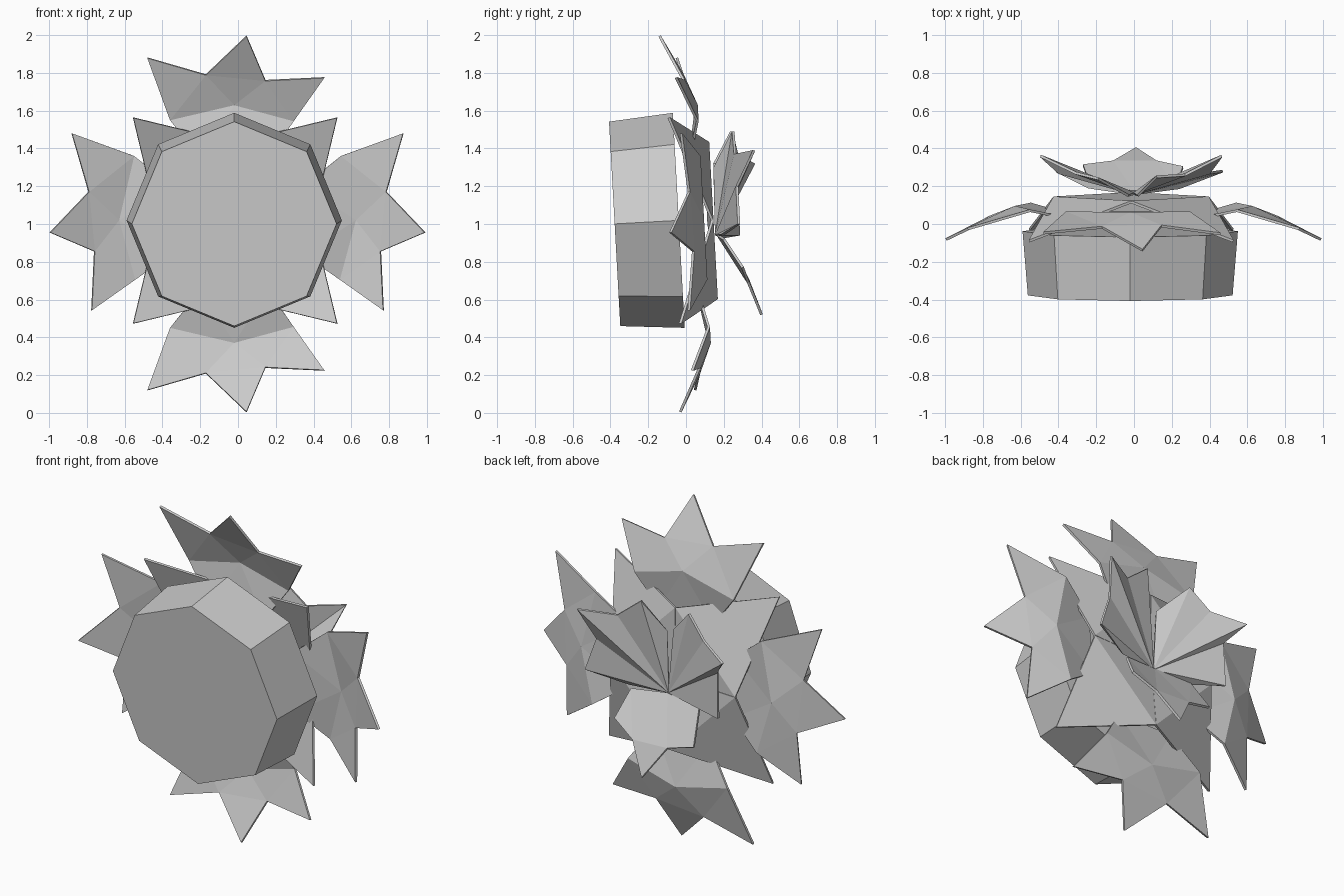
import bpy, bmesh
from mathutils import Matrix

if "Cube" in bpy.data.objects:
    bpy.data.objects.remove(bpy.data.objects["Cube"])

TILT = 0.055  # whole piece leans slightly forward at the top


def lean(x, y, z):
    return (x, y - TILT * (z - 1), z)


def plate(name, pts, faces, thick=0.014):
    """Thin folded sheet from a few points."""
    bm = bmesh.new()
    vs = [bm.verts.new(p) for p in pts]
    for f in faces:
        bm.faces.new([vs[i] for i in f])
    bmesh.ops.recalc_face_normals(bm, faces=bm.faces[:])
    me = bpy.data.meshes.new(name)
    bm.to_mesh(me)
    bm.free()
    ob = bpy.data.objects.new(name, me)
    bpy.context.collection.objects.link(ob)
    mod = ob.modifiers.new("thickness", 'SOLIDIFY')
    mod.thickness = thick
    mod.offset = 0
    return ob


# Octagonal drum at the front, slightly wider at the back
bm = bmesh.new()
bmesh.ops.create_cone(bm, cap_ends=True, segments=8,
                      radius1=0.542, radius2=0.57, depth=0.34)
bmesh.ops.transform(bm, verts=bm.verts[:], matrix=Matrix.Translation((-0.02, -0.208, 1.01))
                    @ Matrix.Rotation(TILT, 4, 'X') @ Matrix.Rotation(-1.570796, 4, 'X'))
bmesh.ops.recalc_face_normals(bm, faces=bm.faces[:])
me = bpy.data.meshes.new("drum")
bm.to_mesh(me)
bm.free()
bpy.context.collection.objects.link(bpy.data.objects.new("drum", me))

# Outer three-pointed leaves: (radial, sideways, depth)
leaf = [(0.88, 0.48, 0.0), (0.79, 0.17, 0.025), (0.995, -0.045, -0.085),
        (0.76, -0.145, 0.03), (0.775, -0.457, -0.01), (0.545, -0.295, 0.09),
        (0.35, -0.16, 0.04), (0.35, 0.2, 0.04), (0.55, 0.36, 0.09), (0.63, 0.02, 0.09)]
leaf_faces = [(0, 1, 8), (1, 2, 3), (3, 4, 5), (1, 3, 9), (3, 5, 9),
              (5, 6, 9), (6, 7, 9), (7, 8, 9), (8, 1, 9)]
places = {
    "top_leaf": lambda r, t: (-t, 1 + r),
    "bottom_leaf": lambda r, t: (-t, 1 - r),
    "right_leaf": lambda r, t: (r - 0.005, 1 + t),
    "left_leaf": lambda r, t: (-r, 1 + t),
}
for name, place in places.items():
    pts = []
    for r, t, d in leaf:
        x, z = place(r, t)
        pts.append(lean(x, d, z))
    plate(name, pts, leaf_faces)

# Four pointed diagonal leaves behind the drum
for sx, side in ((1, "right"), (-1, "left")):
    for sz, level in ((1, "upper"), (-1, "lower")):
        kite = [(0.54, -0.06, 0.545), (0.0, 0.14, 0.415), (0.41, 0.14, 0.0), (0.0, 0.12, 0.0)]
        pts = [lean(-0.015 + sx * x, y, 1.018 + sz * z) for x, y, z in kite]
        plate(f"{level}_{side}_diagonal_leaf", pts, [(0, 1, 2), (1, 3, 2)])

# Three small leaves at the back, fanned around a point just below the middle
fan = [(0, i, i + 1) for i in range(1, 7)]
plate("back_right_leaf",
      [(0, 0.16, 0.94), (0.02, 0.15, 1.30), (0.12, 0.25, 1.49), (0.27, 0.26, 1.37),
       (0.465, 0.36, 1.39), (0.40, 0.27, 1.20), (0.47, 0.28, 1.0), (0.24, 0.19, 0.94)], fan)
plate("back_left_leaf",
      [(0, 0.16, 0.94), (-0.03, 0.15, 1.32), (-0.19, 0.24, 1.49), (-0.31, 0.27, 1.37),
       (-0.495, 0.36, 1.32), (-0.40, 0.27, 1.21), (-0.41, 0.28, 0.94), (-0.24, 0.19, 0.93)], fan)
plate("back_bottom_leaf",
      [(0, 0.17, 0.94), (0.22, 0.20, 0.92), (0.26, 0.30, 0.77), (0.12, 0.33, 0.69),
       (0.01, 0.40, 0.52), (-0.11, 0.33, 0.70), (-0.27, 0.31, 0.74), (-0.23, 0.20, 0.92)],
      [(0, 1, 3), (1, 2, 3), (3, 4, 5), (5, 6, 7), (0, 5, 7), (0, 3, 5)])
